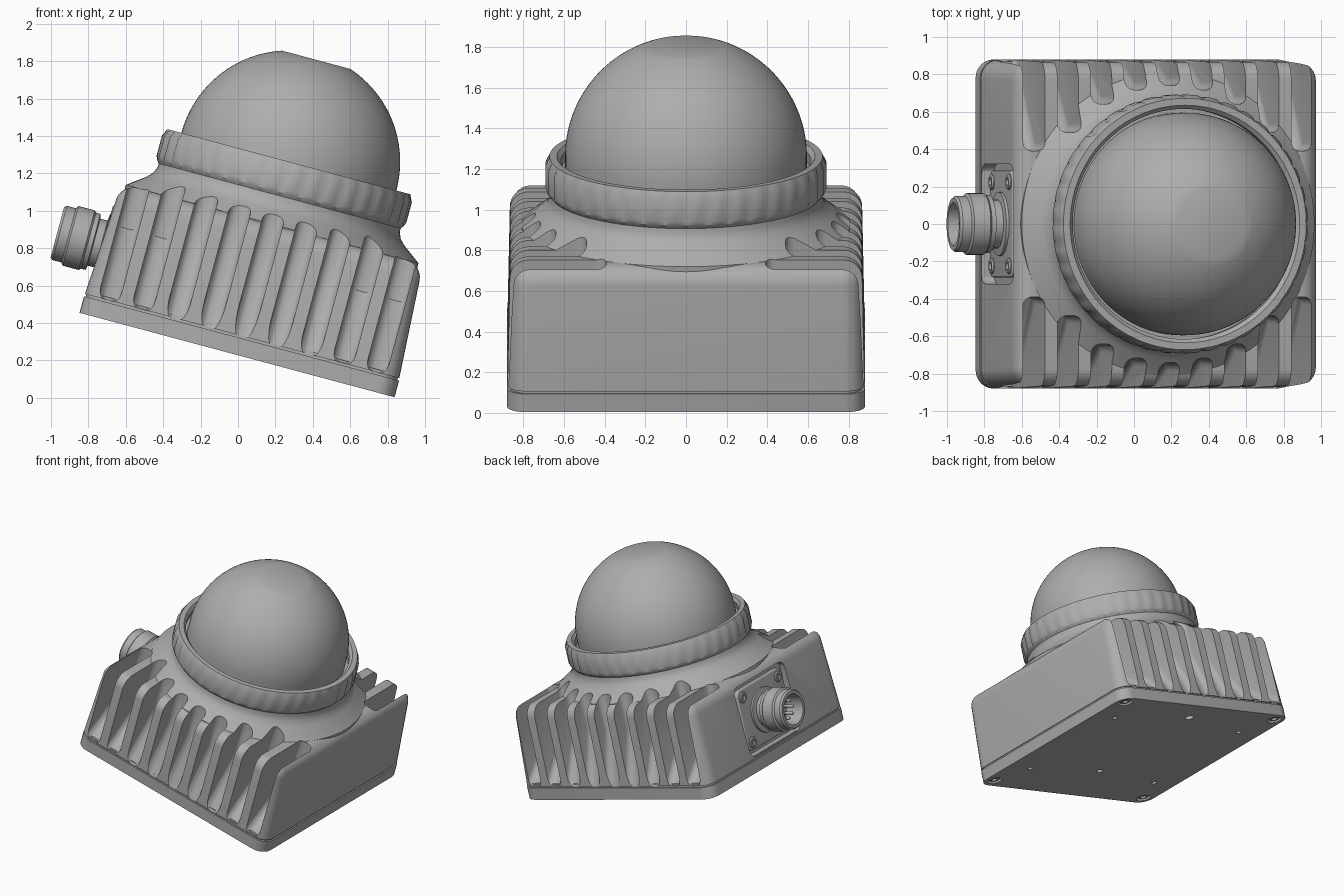
import bpy, bmesh
from math import sin, cos, pi, radians, sqrt
from mathutils import Matrix, Vector

cube = bpy.data.objects.get("Cube")
if cube:
    bpy.data.objects.remove(cube)

GREY = (0.42, 0.42, 0.42, 1)
grey = bpy.data.materials.new("grey_metal")
grey.use_nodes = True
grey.diffuse_color = GREY
grey.node_tree.nodes["Principled BSDF"].inputs["Base Color"].default_value = GREY

# Everything is built level, then leaned about the y axis
LEAN = Matrix.Translation((-0.005, 0, 0.229)) @ Matrix.Rotation(radians(15), 4, 'Y')
parts = []


def finish(bm, name, keep=True):
    bmesh.ops.recalc_face_normals(bm, faces=bm.faces)
    mesh = bpy.data.meshes.new(name)
    bm.to_mesh(mesh)
    bm.free()
    mesh.materials.append(grey)
    obj = bpy.data.objects.new(name, mesh)
    bpy.context.collection.objects.link(obj)
    if keep:
        parts.append(obj)
    return obj


def lathe(bm, profile, seg=64, matrix=Matrix(), closed=False, dent=None):
    """Revolve (radius, height) points about z, as a ring or a capped solid."""
    rings = []
    for k, (r, z) in enumerate(profile):
        ring = []
        for i in range(seg):
            a = 2 * pi * i / seg
            rr = r - (dent(i, k) if dent else 0)
            ring.append(bm.verts.new(matrix @ Vector((rr * cos(a), rr * sin(a), z))))
        rings.append(ring)
    pairs = list(zip(rings, rings[1:]))
    if closed:
        pairs.append((rings[-1], rings[0]))
    else:
        bm.faces.new(rings[0])
        bm.faces.new(rings[-1])
    for a, b in pairs:
        for i in range(seg):
            j = (i + 1) % seg
            bm.faces.new((a[i], a[j], b[j], b[i]))


def turned(name, profile, keep=True, **kw):
    bm = bmesh.new()
    lathe(bm, profile, **kw)
    return finish(bm, name, keep)


def block(name, bottom, top, z0, z1, corner, edge=0, matrix=Matrix(), keep=True):
    """Tapered block with rounded upright corners and rounded top edges."""
    bm = bmesh.new()
    loops = []
    for (hx, hy), z in ((bottom, z0), (top, z1)):
        loops.append([bm.verts.new((sx * hx, sy * hy, z))
                      for sx, sy in ((1, 1), (-1, 1), (-1, -1), (1, -1))])
    a, b = loops
    bm.faces.new(a)
    bm.faces.new(b)
    for i in range(4):
        j = (i + 1) % 4
        bm.faces.new((a[i], a[j], b[j], b[i]))
    upright = [e for e in bm.edges if abs(e.verts[0].co.z - e.verts[1].co.z) > 1e-4]
    bmesh.ops.bevel(bm, geom=upright, offset=corner, segments=6, profile=0.5, affect='EDGES')
    if edge:
        rim = [e for e in bm.edges if all(abs(v.co.z - z1) < 1e-4 for v in e.verts)]
        bmesh.ops.bevel(bm, geom=rim, offset=edge, segments=6, profile=0.5, affect='EDGES')
    bmesh.ops.transform(bm, matrix=matrix, verts=bm.verts)
    return finish(bm, name, keep)


def combine(target, steps):
    """Apply boolean steps to target and drop the helpers."""
    for op, helper in steps:
        helper.hide_render = True
        mod = target.modifiers.new(op, 'BOOLEAN')
        mod.operation, mod.object, mod.solver = op, helper, 'EXACT'
    deps = bpy.context.evaluated_depsgraph_get()
    mesh = bpy.data.meshes.new_from_object(target.evaluated_get(deps))
    target.modifiers.clear()
    target.data = mesh
    for _, helper in steps:
        bpy.data.objects.remove(helper)


# Cooling slots along both sides, ending on a circle around the neck
def cooling_slots():
    out = bmesh.new()
    half = 0.058
    for side in (1, -1):
        for i in range(-4, 5):
            u = i * 0.185
            inner = max(0.39, sqrt(0.74 ** 2 - min(abs(u), 0.7) ** 2))
            slope = (0.875 - inner) / 0.4
            outline = [(inner, 0.98), (inner, 0.5), (0.875 + 0.2 * slope, -0.1),
                       (1.2, -0.1), (1.2, 0.98)]
            bm = bmesh.new()
            ends = [[bm.verts.new((u + s * half, side * y, z)) for y, z in outline]
                    for s in (-1, 1)]
            bm.faces.new(ends[0])
            bm.faces.new(ends[1])
            for k in range(5):
                m = (k + 1) % 5
                bm.faces.new((ends[0][k], ends[0][m], ends[1][m], ends[1][k]))
            bmesh.ops.recalc_face_normals(bm, faces=bm.faces)
            floor = [e for e in bm.edges
                     if abs(e.verts[0].co.x - e.verts[1].co.x) < 1e-5
                     and min(abs(v.co.y) for v in e.verts) < inner + 1e-4]
            floor = [e for e in floor if max(abs(v.co.y) for v in e.verts) < 1.19]
            bmesh.ops.bevel(bm, geom=floor, offset=0.045, segments=4, profile=0.5,
                            affect='EDGES')
            mesh = bpy.data.meshes.new("slot")
            bm.to_mesh(mesh)
            bm.free()
            out.from_mesh(mesh)
            bpy.data.meshes.remove(mesh)
    return finish(out, "slot_cutter", False)


# Connector frame: local z points out of the left-hand wall
PORT = Matrix.Translation((-0.85, 0, 0.385)) @ Matrix.Rotation(radians(-90), 4, 'Y')

# Housing with sloping shoulder
housing = block("housing", (0.87, 0.878), (0.835, 0.865), 0.105, 0.725, 0.1, 0.09)
shoulder = turned("shoulder", [(0.6, 0.5), (0.81, 0.5), (0.81, 0.725), (0.715, 0.795),
                               (0.685, 0.825), (0.67, 0.86), (0.67, 0.92), (0.6, 0.92)],
                  keep=False, seg=96)
recess = block("recess", (0.27, 0.32), (0.27, 0.32), -0.05, 0.2, 0.06, matrix=PORT, keep=False)
combine(housing, [('UNION', shoulder), ('DIFFERENCE', cooling_slots()),
                  ('DIFFERENCE', recess)])

# Bottom plate with mounting holes and corner screws
plate = block("bottom_plate", (0.872, 0.88), (0.872, 0.88), 0, 0.092, 0.1)
block("seal", (0.862, 0.868), (0.862, 0.868), 0.08, 0.12, 0.1)
corners = [(sx, sy) for sx in (1, -1) for sy in (1, -1)]
holes = [(0.65 * sx, 0.51 * sy, 0.022) for sx, sy in corners]
holes += [(0.78 * sx, 0.79 * sy, 0.055) for sx, sy in corners]
holes += [(0, 0.66, 0.036), (0, -0.42, 0.026)]
bm = bmesh.new()
for x, y, r in holes:
    lathe(bm, [(r, -0.1), (r, 0.04)], 24, Matrix.Translation((x, y, 0)))
combine(plate, [('DIFFERENCE', finish(bm, "hole_cutter", False))])


def screws(name, spots, r, matrix=Matrix()):
    """Socket-head screws with a six-sided socket."""
    bm = bmesh.new()
    for x, y, z in spots:
        at = matrix @ Matrix.Translation((x, y, z))
        lathe(bm, [(r, -0.03), (r, 0.01), (r * 0.85, 0.018), (r * 0.5, 0.018),
                   (r * 0.45, 0)], 24, at)
    finish(bm, name)


FLIP = Matrix.Rotation(pi, 4, 'X')
screws("plate_screws", [(0.78 * sx, 0.79 * sy, -0.025) for sx, sy in corners], 0.045, FLIP)

# Grip ring with notches around its outer band
turned("grip_ring", [(0.62, 0.89), (0.665, 0.875), (0.685, 0.9), (0.692, 0.92), (0.692, 1.03),
                     (0.672, 1.07), (0.635, 1.07), (0.615, 1.05)],
       seg=160, closed=True, dent=lambda i, k: 0.011 if i % 4 == 0 and k in (3, 4) else 0)
turned("ring_floor", [(0.64, 0.88), (0.64, 1.0)], seg=64)

# Dome with a flat cut on top
R, MID, FLAT = 0.595, 1.07, 1.634
steps = 26
top_angle = pi / 2 - 0.343
dome = [(R, 0.95)] + [(R * cos(top_angle * t / steps), MID + R * sin(top_angle * t / steps))
                      for t in range(steps)]
dome.append((sqrt(R * R - (FLAT - MID) ** 2), FLAT))
turned("dome", dome, seg=96)

# Connector: flange, screws, hollow threaded socket and pins
block("connector_flange", (0.235, 0.285), (0.235, 0.285), -0.06, -0.015, 0.05, 0.008, matrix=PORT)
screws("flange_screws", [(0.175 * sx, 0.225 * sy, -0.02) for sx, sy in corners], 0.042, PORT)
turned("connector_socket", [(0.17, -0.04), (0.17, 0.0), (0.13, 0.005), (0.13, 0.045),
                            (0.155, 0.05), (0.155, 0.075), (0.165, 0.085), (0.165, 0.175),
                            (0.15, 0.185), (0.15, 0.235), (0.14, 0.248), (0.115, 0.248),
                            (0.11, 0.1)], seg=48, matrix=PORT)
bm = bmesh.new()
for i in range(8):
    a = 2 * pi * i / 8
    lathe(bm, [(0.012, 0.09), (0.012, 0.19), (0.006, 0.2)], 10,
          PORT @ Matrix.Translation((0.07 * cos(a), 0.07 * sin(a), 0)))
finish(bm, "connector_pins")

# Lean the parts and shade them
bpy.ops.object.select_all(action='DESELECT')
for obj in parts:
    obj.matrix_world = LEAN
    obj.select_set(True)
bpy.context.view_layer.objects.active = housing
bpy.ops.object.shade_smooth_by_angle(angle=radians(32))
